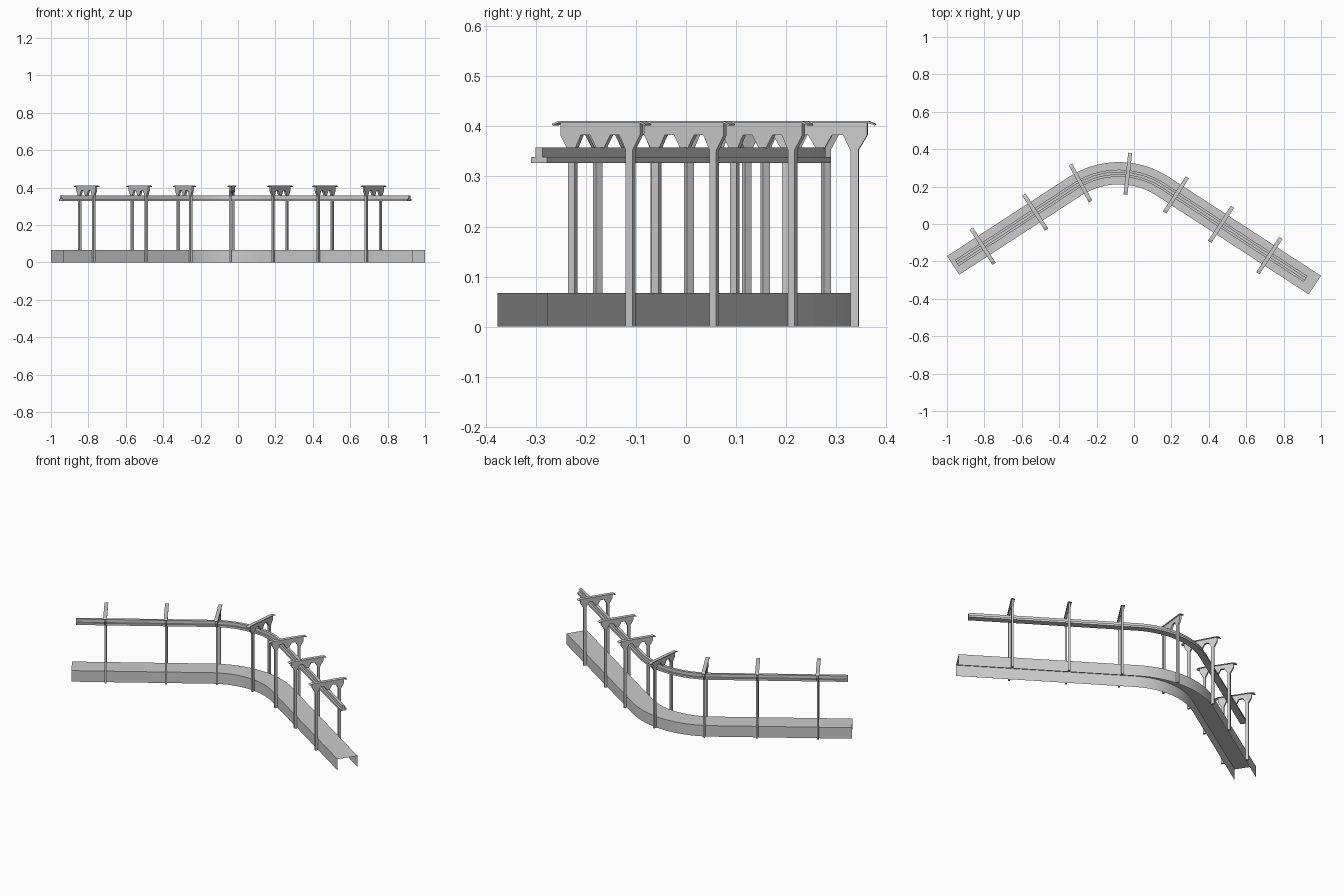
import bpy
import bmesh
from math import radians, sin, cos, tan, asin
from mathutils import Matrix, Vector

cube = bpy.data.objects.get("Cube")
if cube:
    bpy.data.objects.remove(cube)

# One flat grey for the whole structure
GREY = (0.6, 0.6, 0.6, 1)
grey = bpy.data.materials.new("light grey")
grey.use_nodes = True
grey.diffuse_color = GREY
grey.node_tree.nodes["Principled BSDF"].inputs["Base Color"].default_value = GREY

# Route: two straights joined by an arc
BEND = radians(33)
RADIUS = 0.43
APEX_X, APEX_Y = -0.081, 0.354
ARC_Y = APEX_Y - RADIUS / cos(BEND)
ARC_HALF = RADIUS * sin(BEND)
ARC_STEPS = 24


def station(x):
    """Point on the route and its heading about z."""
    dx = x - APEX_X
    if abs(dx) <= ARC_HALF:
        a = asin(dx / RADIUS)
        return Vector((x, ARC_Y + RADIUS * cos(a), 0)), -a
    y = APEX_Y - abs(dx) * tan(BEND)
    return Vector((x, y, 0)), BEND if dx < 0 else -BEND


def finish(name, bm, smooth=False):
    mesh = bpy.data.meshes.new(name)
    bm.to_mesh(mesh)
    bm.free()
    mesh.materials.append(grey)
    obj = bpy.data.objects.new(name, mesh)
    bpy.context.collection.objects.link(obj)
    if smooth:
        bpy.ops.object.select_all(action="DESELECT")
        obj.select_set(True)
        bpy.context.view_layer.objects.active = obj
        bpy.ops.object.shade_smooth_by_angle(angle=radians(30))
    return obj


def sweep(name, profile, x_start, x_end, closed):
    """Sweep an (offset, z) profile along the route."""
    xs = [APEX_X + RADIUS * sin(BEND * (2 * i / ARC_STEPS - 1)) * 0.99999
          for i in range(ARC_STEPS + 1)]
    bm = bmesh.new()
    rings = []
    for x in [x_start] + xs + [x_end]:
        p, a = station(x)
        rings.append([bm.verts.new((p.x - o * sin(a), p.y + o * cos(a), z))
                      for o, z in profile])
    n = len(profile)
    for r, s in zip(rings, rings[1:]):
        for i in range(n if closed else n - 1):
            j = (i + 1) % n
            bm.faces.new((r[i], s[i], s[j], r[j]))
    if closed:
        bm.faces.new(rings[0])
        bm.faces.new(rings[-1][::-1])
        bmesh.ops.recalc_face_normals(bm, faces=bm.faces)
    return finish(name, bm, True)


def mirrored(half):
    """Complete an (offset, z) outline given its positive half."""
    return half + [(-o, z) for o, z in reversed(half)]


def plate(bm, outline, depth):
    """Add an outline in the y-z plane, extruded along x."""
    face = bm.faces.new([bm.verts.new((-depth / 2, y, z)) for y, z in outline])
    out = bmesh.ops.extrude_face_region(bm, geom=[face])
    moved = [v for v in out["geom"] if isinstance(v, bmesh.types.BMVert)]
    bmesh.ops.translate(bm, vec=(depth, 0, 0), verts=moved)


# Walkway: channel with the open side down
W, DECK = 0.0595, 0.067
sweep("walkway", [(-W, 0), (-W, DECK), (W, DECK), (W, 0)][::-1],
      -0.967, 0.967, False)

# Overhead rail: upside-down T section
sweep("overhead_rail",
      mirrored([(0.019, 0.327), (0.019, 0.339), (0.008, 0.339), (0.008, 0.358)]),
      -0.947, 0.917, True)

# Portal outline: centre hanger, beam, flared post heads and posts
portal = mirrored([(0.008, 0.355), (0.024, 0.383), (0.046, 0.383),
                   (0.061, 0.353), (0.061, 0), (0.077, 0),
                   (0.077, 0.353), (0.095, 0.383), (0.095, 0.408)])
# Cap with drooping ends
cap = mirrored([(0.096, 0.407), (0.11, 0.402), (0.112, 0.405), (0.097, 0.411)])

for i, x in enumerate((-0.809, -0.528, -0.286, -0.033, 0.2245, 0.466, 0.724)):
    p, a = station(x)
    place = Matrix.Translation(p) @ Matrix.Rotation(a, 4, "Z")
    for name, outline, depth in (("portal_frame", portal, 0.011),
                                 ("portal_cap", cap, 0.021)):
        bm = bmesh.new()
        plate(bm, outline, depth)
        bmesh.ops.recalc_face_normals(bm, faces=bm.faces)
        finish(f"{name}_{i + 1}", bm).matrix_world = place
